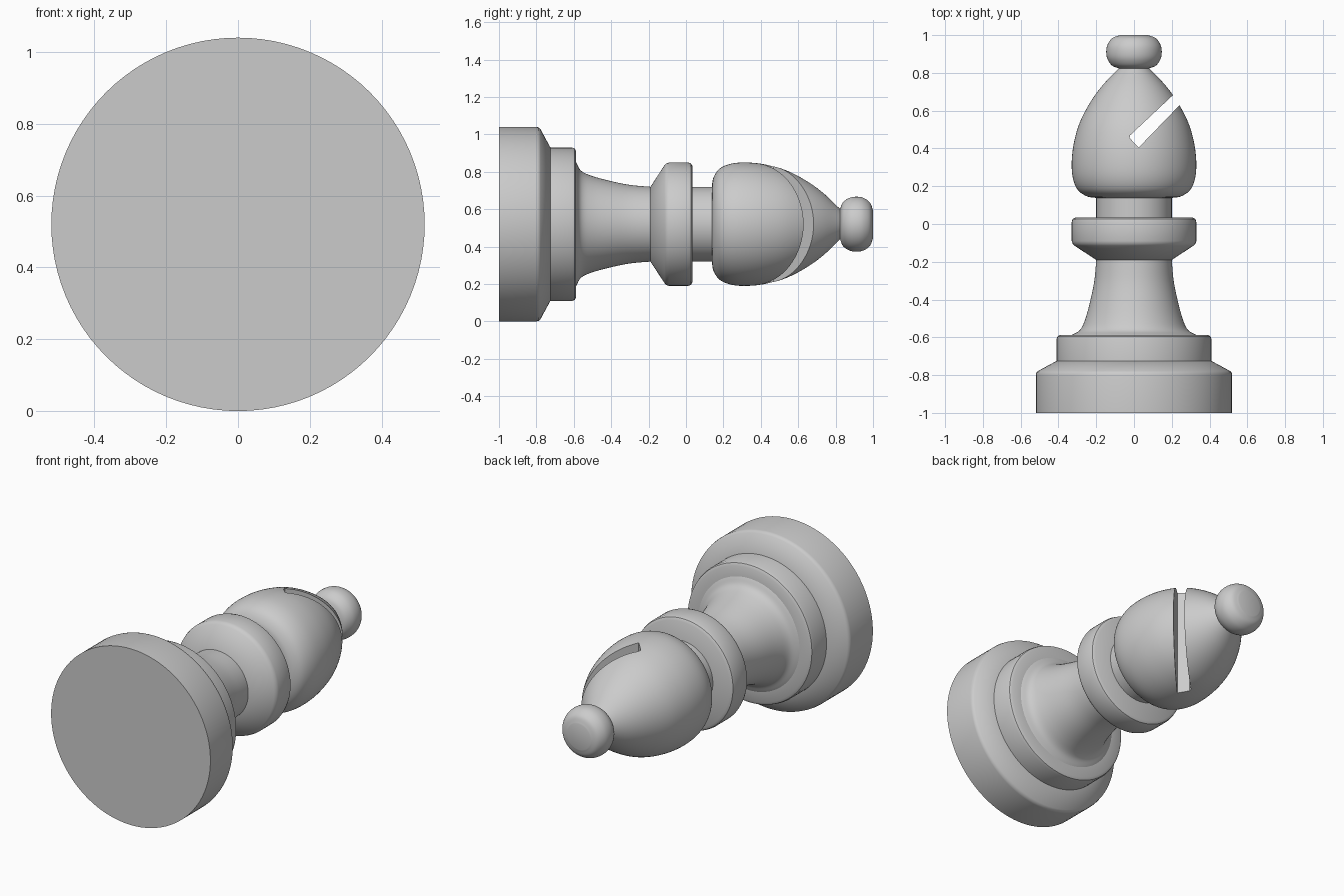
import bpy
import bmesh
import math
from mathutils import Vector

AXIS_Z = 0.52      # height of the turning axis, which runs along y
SEGMENTS = 96

cube = bpy.data.objects.get("Cube")
if cube:
    bpy.data.objects.remove(cube, do_unlink=True)

grey = bpy.data.materials.new("light grey")
grey.use_nodes = True
GREY = (0.6, 0.6, 0.6, 1)
grey.diffuse_color = GREY
grey.node_tree.nodes["Principled BSDF"].inputs["Base Color"].default_value = GREY


def curve(points, steps=6):
    """Smooth line through (radius, y) points."""
    pts = [Vector(p) for p in points]
    pts = [2 * pts[0] - pts[1]] + pts + [2 * pts[-1] - pts[-2]]
    out = []
    for a, b, c, d in zip(pts, pts[1:], pts[2:], pts[3:]):
        for i in range(steps):
            t = i / steps
            out.append(tuple(0.5 * (2 * b + (c - a) * t + (2 * a - 5 * b + 4 * c - d) * t**2
                                    + (3 * b - a - 3 * c + d) * t**3)))
    return out + [tuple(pts[-2])]


def make_object(name, bm):
    bmesh.ops.recalc_face_normals(bm, faces=bm.faces)
    mesh = bpy.data.meshes.new(name)
    bm.to_mesh(mesh)
    bm.free()
    mesh.materials.append(grey)
    obj = bpy.data.objects.new(name, mesh)
    bpy.context.collection.objects.link(obj)
    return obj


def lathe(name, profile):
    """Closed solid turned around the y axis."""
    bm = bmesh.new()
    rings = []
    for r, y in profile:
        angles = [2 * math.pi * i / SEGMENTS for i in range(SEGMENTS)]
        rings.append([bm.verts.new((r * math.cos(a), y, AXIS_Z + r * math.sin(a))) for a in angles])
    for low, high in zip(rings, rings[1:]):
        for i in range(SEGMENTS):
            j = (i + 1) % SEGMENTS
            bm.faces.new((low[i], low[j], high[j], high[i]))
    bm.faces.new(rings[0])
    bm.faces.new(rings[-1])
    return make_object(name, bm)


def prism(name, outline, z0, z1):
    bm = bmesh.new()
    face = bm.faces.new([bm.verts.new((x, y, z0)) for x, y in outline])
    top = bmesh.ops.extrude_face_region(bm, geom=[face])["geom"]
    verts = [v for v in top if isinstance(v, bmesh.types.BMVert)]
    bmesh.ops.translate(bm, verts=verts, vec=(0, 0, z1 - z0))
    return make_object(name, bm)


# Stepped base
base = lathe("base", [(0.52, -1), (0.52, -0.8), (0.517, -0.787), (0.508, -0.778), (0.41, -0.725)])
plinth = lathe("plinth", [(0.41, -0.74), (0.41, -0.61), (0.405, -0.595), (0.39, -0.587), (0.3, -0.587)])

# Flared stem, collar and neck
stem = lathe("stem", [(0.33, -0.6)] + curve([(0.33, -0.587), (0.285, -0.56), (0.257, -0.5),
                                          (0.23, -0.4), (0.21, -0.3), (0.2, -0.19), (0.2, -0.17)]))
collar = lathe("collar", [(0.2, -0.19), (0.315, -0.115), (0.325, -0.105), (0.33, -0.09),
                          (0.33, 0.01), (0.325, 0.026), (0.31, 0.035), (0.1, 0.035)])
neck = lathe("neck", [(0.2, 0.02), (0.2, 0.16)])

# Pointed head with a diagonal slot
head = lathe("head", [(0.1, 0.138)] + curve([(0.2, 0.138), (0.25, 0.147), (0.297, 0.18), (0.323, 0.24),
                                             (0.33, 0.32), (0.32, 0.42), (0.29, 0.53), (0.237, 0.635),
                                             (0.17, 0.73), (0.08, 0.825)]))
slot = prism("slot_cutter", [(-0.022, 0.468), (-0.023, 0.455), (0.025, 0.405), (0.435, 0.83), (0.385, 0.85)], 0, 1.1)
slot.hide_render = True
cut = head.modifiers.new("slot", "BOOLEAN")
cut.operation = "DIFFERENCE"
cut.solver = "EXACT"
cut.object = slot
bpy.context.view_layer.objects.active = head
bpy.ops.object.modifier_apply(modifier="slot")
bpy.data.objects.remove(slot, do_unlink=True)

# Rounded finial
finial = lathe("finial", curve([(0.075, 0.822), (0.115, 0.838), (0.14, 0.872), (0.147, 0.911),
                                (0.14, 0.95), (0.115, 0.984), (0.075, 1.0)]))

bpy.ops.object.select_all(action="DESELECT")
for part in (base, plinth, stem, collar, neck, head, finial):
    part.select_set(True)
bpy.ops.object.shade_smooth_by_angle(angle=math.radians(35))
